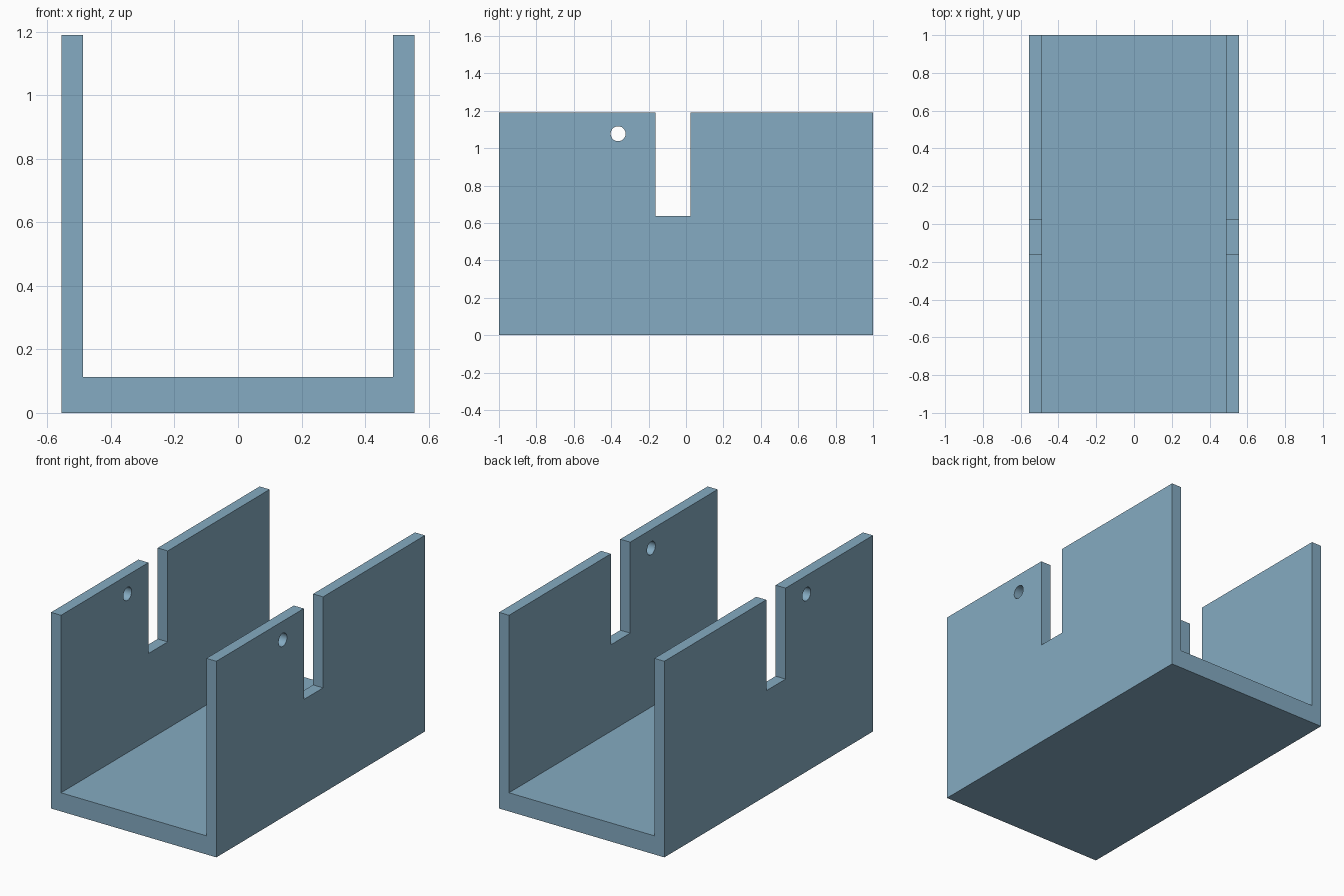
import bpy, bmesh, math

if "Cube" in bpy.data.objects:
    bpy.data.objects.remove(bpy.data.objects["Cube"])

HALF_W, INNER, FLOOR, TOP = 0.555, 0.488, 0.113, 1.19
SLOT_Y0, SLOT_Y1, SLOT_Z = -0.162, 0.023, 0.638

blue = bpy.data.materials.new("steel blue")
blue.diffuse_color = (0.233, 0.406, 0.539, 1)
blue.use_nodes = True
blue.node_tree.nodes["Principled BSDF"].inputs["Base Color"].default_value = blue.diffuse_color

# U-shaped channel: profile extruded along y
profile = [(-HALF_W, 0), (HALF_W, 0), (HALF_W, TOP), (INNER, TOP),
           (INNER, FLOOR), (-INNER, FLOOR), (-INNER, TOP), (-HALF_W, TOP)]
bm = bmesh.new()
face = bm.faces.new([bm.verts.new((x, -1, z)) for x, z in profile])
ext = bmesh.ops.extrude_face_region(bm, geom=[face])
bmesh.ops.translate(bm, vec=(0, 2, 0),
                    verts=[v for v in ext["geom"] if isinstance(v, bmesh.types.BMVert)])
bmesh.ops.recalc_face_normals(bm, faces=bm.faces)
mesh = bpy.data.meshes.new("channel")
bm.to_mesh(mesh)
bm.free()
mesh.materials.append(blue)
channel = bpy.data.objects.new("channel", mesh)
bpy.context.collection.objects.link(channel)


def cut(cutter, name):
    """Subtract a helper from the channel and remove it."""
    cutter.name = name
    cutter.hide_render = True
    cutter.data.materials.append(blue)
    mod = channel.modifiers.new(name, 'BOOLEAN')
    mod.operation, mod.solver, mod.object = 'DIFFERENCE', 'EXACT', cutter
    bpy.context.view_layer.objects.active = channel
    bpy.ops.object.modifier_apply(modifier=name)
    bpy.data.objects.remove(cutter)


# Slot through both walls, open at the top
bpy.ops.mesh.primitive_cube_add(size=1, location=(0, (SLOT_Y0 + SLOT_Y1) / 2, SLOT_Z + 0.5))
slot = bpy.context.object
slot.scale = (2, SLOT_Y1 - SLOT_Y0, 1)
bpy.context.view_layer.update()
cut(slot, "slot_cutter")

# Round pin hole through both walls
bpy.ops.mesh.primitive_cylinder_add(vertices=48, radius=0.04, depth=2,
                                    location=(0, -0.363, 1.077),
                                    rotation=(0, math.pi / 2, 0))
hole = bpy.context.object
bpy.context.view_layer.update()
cut(hole, "pin_hole_cutter")

# Smooth hole walls, crisp edges elsewhere
bpy.ops.object.select_all(action='DESELECT')
channel.select_set(True)
bpy.context.view_layer.objects.active = channel
bpy.ops.object.shade_smooth_by_angle(angle=math.radians(30))
